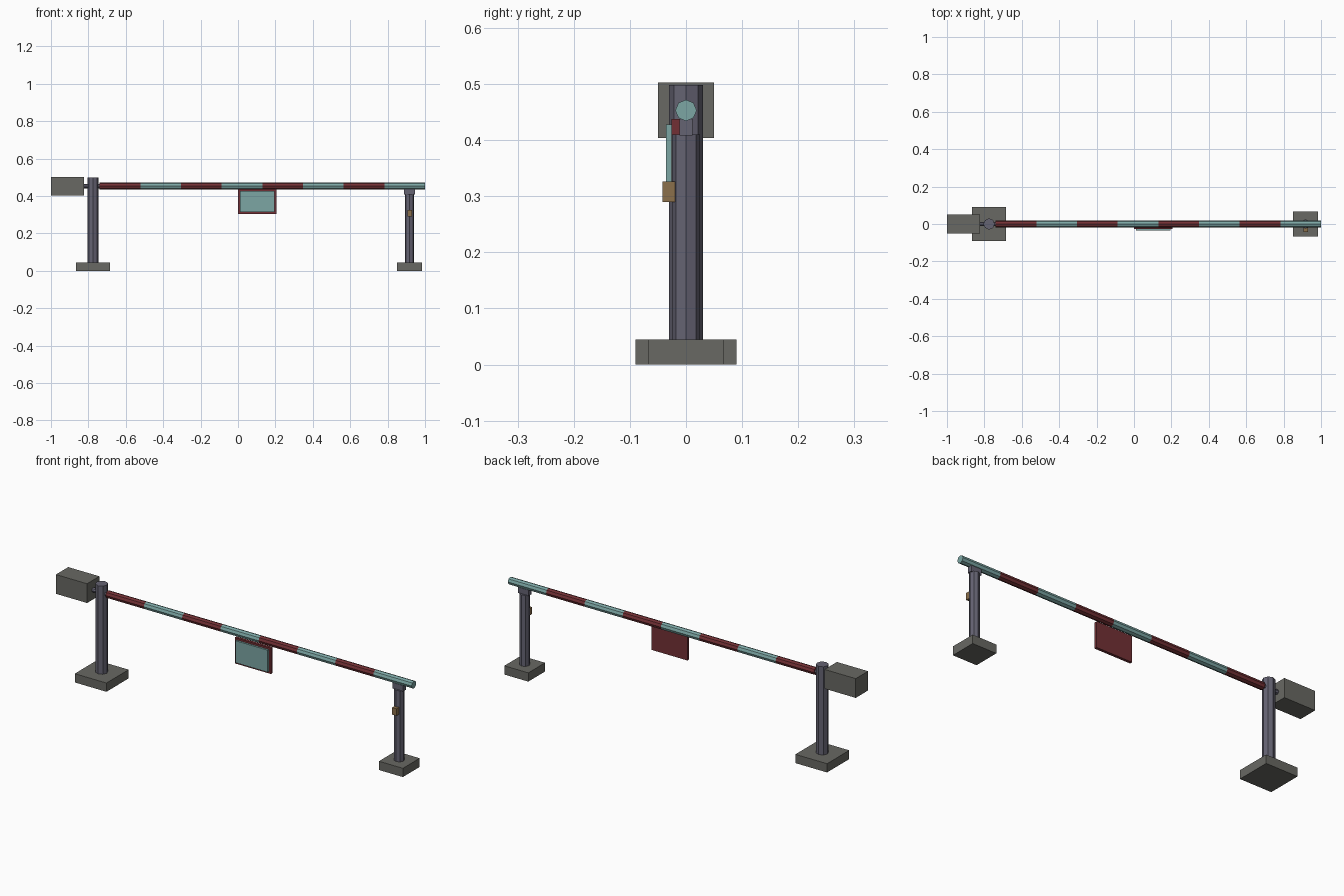
import bpy
from math import pi

if "Cube" in bpy.data.objects:
    bpy.data.objects.remove(bpy.data.objects["Cube"])


def material(name, rgb):
    m = bpy.data.materials.new(name)
    m.diffuse_color = (*rgb, 1)
    m.use_nodes = True
    m.node_tree.nodes["Principled BSDF"].inputs["Base Color"].default_value = m.diffuse_color
    return m


RED = material("stripe_red", (0.17, 0.03, 0.035))
TEAL = material("stripe_teal", (0.2, 0.38, 0.37))
STEEL = material("post_steel", (0.13, 0.125, 0.17))
CONCRETE = material("dark_grey", (0.14, 0.14, 0.125))
BRASS = material("latch_brass", (0.26, 0.16, 0.07))


def box(name, x, y, z, mat):
    """Box from (min, max) ranges on each axis."""
    lo, hi = zip(x, y, z)
    bpy.ops.mesh.primitive_cube_add(size=1, location=[(a + b) / 2 for a, b in zip(lo, hi)])
    o = bpy.context.object
    o.name = name
    o.scale = [b - a for a, b in zip(lo, hi)]
    o.data.materials.append(mat)


def rod(name, start, length, radius, mat, along_x=False):
    """Eight-sided rod going up, or along x."""
    loc = list(start)
    loc[0 if along_x else 2] += length / 2
    bpy.ops.mesh.primitive_cylinder_add(vertices=8, radius=radius, depth=length, location=loc,
                                        rotation=(0, pi / 2 if along_x else 0, 0))
    o = bpy.context.object
    o.name = name
    o.data.materials.append(mat)


BOOM_Z = 0.453

# Two posts on square bases
for name, x, half, radius, top in (("pivot", -0.775, 0.09, 0.03, 0.498),
                                   ("rest", 0.917, 0.068, 0.025, 0.41)):
    box(name + "_base", (x - half, x + half), (-half, half), (0, 0.045), CONCRETE)
    rod(name + "_post", (x, 0, 0.045), top - 0.045, radius, STEEL)

# Cradle and latch on the rest post
box("rest_cradle", (0.888, 0.946), (-0.012, 0.012), (0.408, 0.438), STEEL)
box("latch", (0.905, 0.93), (-0.042, -0.02), (0.29, 0.326), BRASS)

# Counterweight and its shaft through the pivot post
box("counterweight", (-1, -0.823), (-0.05, 0.05), (0.404, 0.503), CONCRETE)
rod("pivot_shaft", (-0.826, 0, BOOM_Z), 0.09, 0.012, STEEL, True)

# Striped boom
step = 1.74 / 8
for i in range(8):
    rod(f"boom_stripe_{i + 1}", (-0.74 + i * step, 0, BOOM_Z), step, 0.019,
        TEAL if i % 2 else RED, True)

# Hanging sign: red backing and teal face
box("sign_backing", (0, 0.205), (-0.026, -0.012), (0.305, 0.438), RED)
box("sign_face", (0.011, 0.194), (-0.036, -0.026), (0.315, 0.428), TEAL)
